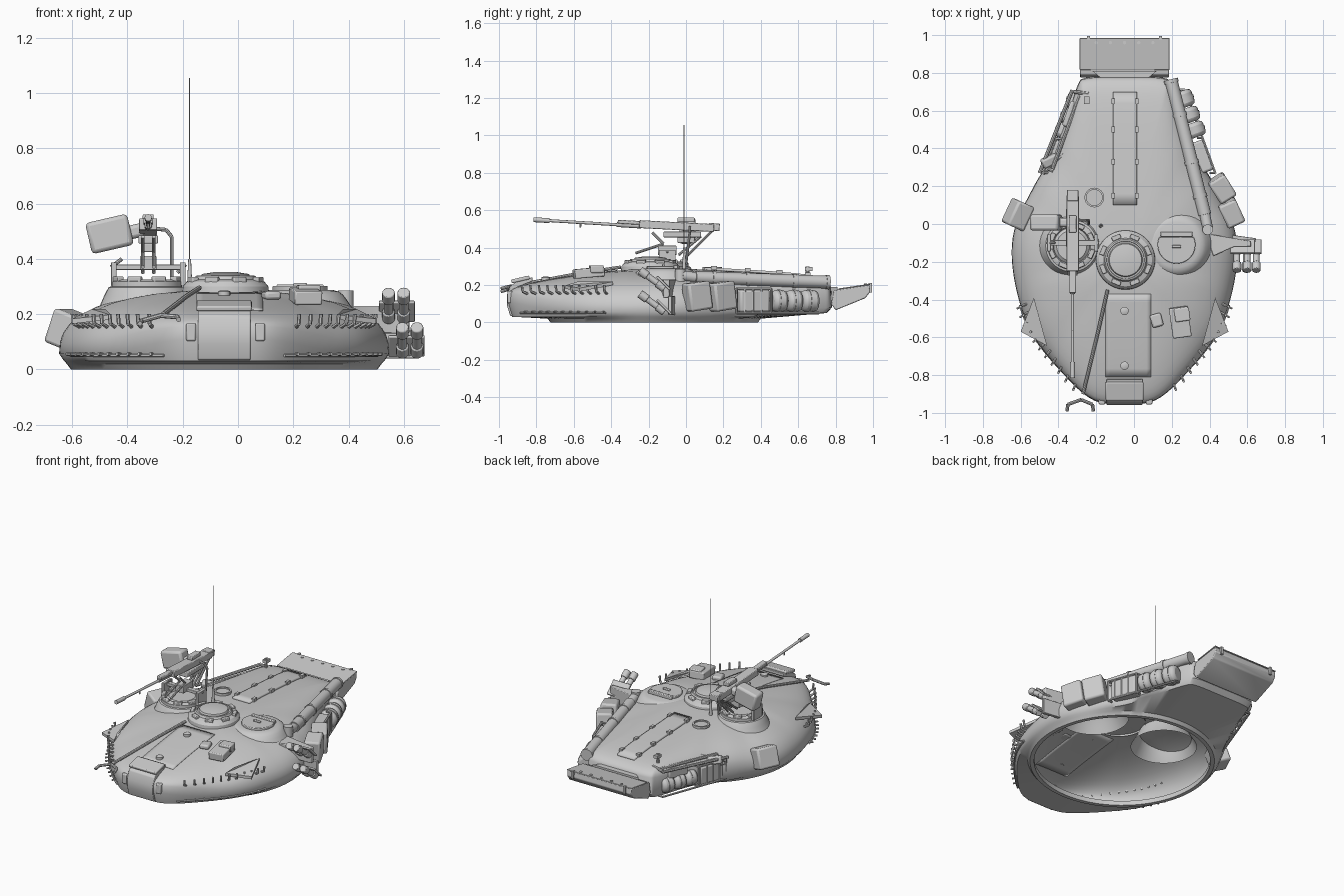
import bpy, bmesh, math
from mathutils import Vector as V, Matrix, Euler
from mathutils.bvhtree import BVHTree

if "Cube" in bpy.data.objects:
    bpy.data.objects.remove(bpy.data.objects["Cube"])

CX, CY = -0.05, -0.17            # centre of the turret ring


def finish(name, bm, angle=35, bevel=0):
    bmesh.ops.recalc_face_normals(bm, faces=bm.faces)
    me = bpy.data.meshes.new(name)
    bm.to_mesh(me)
    bm.free()
    me.shade_smooth()
    me.set_sharp_from_angle(angle=math.radians(angle))
    ob = bpy.data.objects.new(name, me)
    bpy.context.collection.objects.link(ob)
    if bevel:
        m = ob.modifiers.new("bevel", 'BEVEL')
        m.width, m.segments = bevel, 2
    return ob


def boxes(name, items, bevel=0.0):
    """items: (location, size, rotation in degrees)"""
    bm = bmesh.new()
    for loc, size, rot in items:
        e = Euler([math.radians(a) for a in rot])
        bmesh.ops.create_cube(bm, size=1, matrix=Matrix.LocRotScale(V(loc), e, V(size)))
    return finish(name, bm, bevel=bevel)


def rods(name, paths, r, n=8, r2=None, bevel=0.0):
    bm = bmesh.new()
    for path in paths:
        for a, b in zip(path, path[1:]):
            a, b = V(a), V(b)
            d = b - a
            m = Matrix.Translation((a + b) / 2) @ d.to_track_quat('Z', 'Y').to_matrix().to_4x4()
            bmesh.ops.create_cone(bm, cap_ends=True, segments=n, radius1=r,
                                  radius2=r if r2 is None else r2, depth=d.length, matrix=m)
    return finish(name, bm, bevel=bevel)


def lathe(name, prof, x, y, seg=40):
    bm = bmesh.new()
    rings = [[bm.verts.new((x + r * math.cos(i * math.tau / seg), y + r * math.sin(i * math.tau / seg), z))
              for i in range(seg)] for r, z in prof]
    for a, b in zip(rings, rings[1:]):
        for i in range(seg):
            bm.faces.new((a[i], a[(i + 1) % seg], b[(i + 1) % seg], b[i]))
    bm.faces.new(rings[-1])
    return finish(name, bm, 30)


def prism(name, pts, vec, bevel=0.0):
    bm = bmesh.new()
    f = bm.faces.new([bm.verts.new(p) for p in pts])
    g = bmesh.ops.extrude_face_region(bm, geom=[f])
    bmesh.ops.translate(bm, vec=vec, verts=[v for v in g['geom'] if isinstance(v, bmesh.types.BMVert)])
    return finish(name, bm, bevel=bevel)


def lerp(tab, t):
    for (a, u), (b, w) in zip(tab, tab[1:]):
        if t <= b:
            return u + (w - u) * max(0, (t - a) / (b - a))
    return tab[-1][1]


# Turret shell: egg-shaped plan, domed top, open ring underneath
half = [(0, -.952), (.16, -.935), (.31, -.81), (.48, -.6), (.56, -.4), (.597, -.18), (.575, 0),
        (.48, .2), (.40, .34), (.31, .55), (.25, .73), (.2, .775), (0, .78)]
ctrl = [V(p) for p in half] + [V((-x, y)) for x, y in half[-2:0:-1]]
N, outline = len(ctrl), []
for i in range(N):
    p0, p1, p2, p3 = (ctrl[(i + k) % N] for k in (-1, 0, 1, 2))
    for j in range(5):
        t = j / 5
        outline.append(.5 * (2 * p1 + (p2 - p0) * t + (2 * p0 - 5 * p1 + 4 * p2 - p3) * t * t
                             + (3 * p1 - p0 - 3 * p2 + p3) * t ** 3))
roof = [(-.96, .205), (-.6, .25), (-.3, .285), (0, .287), (.3, .272), (.79, .243)]
power = [(-.95, 5), (-.7, 3), (-.3, 2.4), (.1, 2.6), (.4, 4), (.78, 8)]
widest = [(-.95, .11), (-.75, .07), (-.5, .055), (.4, .06), (.78, .08)]


def ring_pt(p, r, z):
    d = V((p.x, p.y - CY)).normalized() * r
    return (CX + d.x, CY + d.y, z)


loops = [[ring_pt(p, r, z) for p in outline] for r, z in ((.53, .03), (.53, 0), (.555, 0), (.57, .02))]
loops.append([(CX + p.x * .97, CY + (p.y - CY) * .97, .03 + .02 * (p.y > .4)) for p in outline])
for s in (1, .995, .985, .97, .94, .9, .85, .78, .7, .6, .45, .3, .12):
    row = []
    for p in outline:
        n, z0, y = lerp(power, p.y), lerp(widest, p.y), CY + (p.y - CY) * s
        row.append((CX + p.x * s, y, z0 + (lerp(roof, y) - z0) * (1 - s ** n) ** (1 / n)))
    loops.append(row)
bm = bmesh.new()
vl = [[bm.verts.new(c) for c in row] for row in loops]
M = len(outline)
for a, b in zip(vl, vl[1:]):
    for i in range(M):
        bm.faces.new((a[i], a[(i + 1) % M], b[(i + 1) % M], b[i]))
bm.faces.new(vl[-1])
bvh = BVHTree.FromBMesh(bm)
finish("turret_shell", bm, 40)


def top(x, y):
    return bvh.ray_cast(V((x, y, 1)), V((0, 0, -1)))[0].z


def side(deg, z):
    """point on the shell seen from outside; angle from straight ahead, + is right"""
    d = V((math.sin(math.radians(deg)), -math.cos(math.radians(deg)), 0))
    return bvh.ray_cast(V((CX, CY, z)) + d * 2, -d)[0], d


def patch(name, x0, x1, y0, y1, t, n=10):
    bm = bmesh.new()
    g = [[bm.verts.new((x, y, top(x, y) + t)) for x in [x0 + (x1 - x0) * i / n for i in range(n + 1)]]
         for y in [y0 + (y1 - y0) * j / n for j in range(n + 1)]]
    for j in range(n):
        for i in range(n):
            bm.faces.new((g[j][i], g[j][i + 1], g[j + 1][i + 1], g[j + 1][i]))
    ob = finish(name, bm)
    m = ob.modifiers.new("thick", 'SOLIDIFY')
    m.thickness, m.offset = t * 1.5, -1


# Mantlet, roof plates, front sight ports
prism("mantlet", [(-.145, y, z) for y, z in ((-.82, .241), (-.9, .223), (-.94, .195), (-.958, .145), (-.957, .09),
                                             (-.94, .035), (-.9, .03), (-.9, .19), (-.82, .22))], (.19, 0, 0), .004)
boxes("mantlet_lid", [((-.05, -.885, .23), (.2, .1, .02), (13, 0, 0))], .006)
patch("front_roof_plate", -.15, .09, -.81, -.37, .003)
patch("rear_roof_plate", -.11, .015, .1, .7, .012)
boxes("roof_plate_hinges", [((x, y, top(x, y) + .012), (.02, .03, .02), (0, 0, 0))
                            for x in (-.11, .015) for y in (.15, .33, .5, .65)])
boxes("front_sight_ports", [((x, -.925, .135), (.035, .06, .065), (0, 0, 0)) for x in (-.17, .08)], .006)
for x, y in ((-.05, -.75), (-.05, -.46)):
    lathe("roof_bolt", [(.022, top(x, y)), (.022, top(x, y) + .016), (.012, top(x, y) + .02)], x, y, 16)
boxes("roof_vent", [((.12, -.51, top(.12, -.51) + .012), (.06, .07, .03), (0, 0, 15))], .01)

# Hatches: raised collars, rings, lids, periscopes
lathe("commander_collar", [(.2, .18), (.17, .23), (.155, .265), (.145, .285), (.138, .297), (.13, .3)], -.33, -.115)
lathe("commander_ring", [(.128, .295), (.128, .318), (.11, .325), (.1, .325), (.095, .312), (.08, .325)], -.33, -.115)
lathe("loader_collar", [(.215, .18), (.19, .22), (.17, .25), (.155, .27), (.14, .281), (.12, .287)], .225, -.11)
hatch = [(.225 + .1 * math.cos(a), -.11 + .1 * math.sin(a), .28)
         for a in [math.radians(155 + i * 230 / 24) for i in range(25)]]
prism("loader_hatch", hatch, (0, 0, .022), .004)
boxes("loader_hinge", [((.225, -.055, .296), (.17, .025, .022), (0, 0, 0)),
                       ((.225, -.12, .306), (.05, .015, .012), (0, 0, 0))], .004)
lathe("centre_cupola", [(.158, .27), (.155, .3), (.14, .318), (.115, .325), (.108, .338), (.1, .34), (.098, .334),
                        (.09, .334), (.085, .345), (.04, .352)], -.045, -.19, 48)
for nm, x, y, r, z, n in (("centre", -.045, -.19, .128, .32, 8), ("commander", -.33, -.115, .112, .322, 8)):
    boxes(nm + "_periscopes", [((x + r * math.cos(a), y + r * math.sin(a), z), (.025, .05, .028), (0, 0, math.degrees(a)))
                               for a in [(i + .5) * math.tau / n for i in range(n)]], .004)
lathe("roof_ring", [(.052, .28), (.052, .296), (.042, .296), (.042, .288)], -.21, .14, 24)
boxes("gunner_sight", [((.245, -.52, .265), (.1, .16, .05), (5, 0, 8)), ((.255, -.48, .285), (.08, .07, .04), (0, 0, 8))], .006)

# Antenna
rods("antenna_base", [[(-.175, -.01, .27), (-.175, -.01, .40)]], .011, 12, .005)
rods("antenna", [[(-.175, -.01, .4), (-.175, -.01, 1.055)]], .0022, 6)

# Machine gun, its cradle and ammunition box
G = -.325
rods("gun_barrel", [[(G, -.2, .512), (G, -.78, .547)]], .008, 12)
rods("gun_muzzle", [[(G, -.73, .544), (G, -.815, .549)], [(G, -.24, .515), (G, -.37, .523)]], .013, 12)
boxes("gun_receiver", [((G, -.05, .515), (.065, .4, .042), (-3, 0, 0)), ((G, .15, .51), (.06, .06, .04), (-3, 0, 0)),
                       ((G, -.3, .535), (.035, .13, .02), (-3, 0, 0)), ((G, .0, .548), (.04, .09, .025), (0, 0, 0)),
                       ((G, -.02, .47), (.07, .2, .03), (0, 0, 0)), ((G, -.0, .44), (.05, .09, .03), (0, 0, 0)),
                       ((G, -.565, .525), (.008, .01, .035), (0, 0, 0))], .004)
boxes("ammo_box", [((-.465, .008, .49), (.155, .085, .115), (0, -13, 0)),
                   ((-.37, .008, .50), (.06, .05, .05), (0, -13, 0))], .014)
boxes("cradle_bar", [((G, -.1, .37), (.25, .03, .02), (0, 0, 0)), ((G, -.1, .385), (.06, .1, .05), (0, 0, 0))]
      + [((x, -.1, .345), (.02, .09, .085), (0, 0, 0)) for x in (-.45, -.2)], .003)
rods("cradle_arms", [p for x in (-.345, -.305) for p in (
    [(x, 0, .35), (x, .14, .49)], [(x, -.27, .37), (x, -.12, .42), (x, -.18, .48)], [(x, -.04, .36), (x, .08, .46)])]
     + [[(-.24, .0, .31), (-.24, .02, .48), (-.26, .02, .505), (-.31, .02, .51)],
        [(-.46, -.1, .37), (-.42, -.1, .4)], [(-.19, -.1, .38), (-.22, -.1, .35)]], .007)

# Front rod with a claw end
rods("front_rod", [[(-.14, -.35, .295), (-.19, -.57, .262), (-.27, -.9, .2)]], .009)
rods("rod_claw", [[(-.355, -.99, .165), (-.35, -.955, .175), (-.28, -.93, .195), (-.22, -.955, .19), (-.215, -.99, .18)]], .009)

# Studs, rails and angled plates around the nose
studs, tips, rails = [], [], []
for sgn in (-1, 1):
    for i in range(11):
        p, d = side(sgn * (21 + i * 4.3), .15)
        studs.append([p - d * .01, p + d * .025 + V((0, 0, .015)), p + d * .03 + V((0, 0, .05))])
        q, d = side(sgn * (21 + i * 4.3), .055)
        tips.append([q - d * .01, q + d * .025])
    rails.append([side(sgn * a, .05)[0] + side(sgn * a, .05)[1] * .006 for a in range(17, 66, 4)])
    X = lambda x: CX + sgn * (x - CX)
    prism("side_plate", [(X(x), y, z) for x, y, z in ((.43, -.39, .2), (.5, -.57, .165), (.36, -.645, .18), (.38, -.58, .2))],
          (0, 0, .018))
rods("upper_studs", studs, .007, 6)
rods("lower_studs", tips, .006, 6)
rods("lower_rails", rails, .006, 6)

# Smoke launchers on the right
prism("launcher_bracket", [(.38, -.05, .13), (.62, -.09, .13), (.62, -.12, .13), (.53, -.12, .13), (.42, -.17, .13)],
      (0, 0, .1), .004)
boxes("launcher_plates", [((.575, -.12, .21), (.13, .1, .012), (-45, 0, 0)), ((.61, -.12, .085), (.13, .1, .012), (-45, 0, 0)),
                          ((.57, -.075, .09), (.15, .02, .1), (0, 0, -8))], .003)
lt = [(V((x, -.12, z)), V((0, -.115, .085))) for x, z in ((.545, .185), (.6, .185), (.595, .06), (.648, .06))]
rods("launcher_tubes", [[a, a + d] for a, d in lt], .017, 16)
rods("launcher_caps", [[a + d * t, a + d * (t + .35)] for a, d in lt for t in (-.05, .75)], .023, 16, bevel=.004)

# Side boxes
boxes("right_side_boxes", [((.465, .19, .14), (.1, .13, .15), (8, 0, 32)), ((.515, .06, .14), (.1, .13, .15), (8, 0, 25))], .012)
boxes("left_side_box", [((-.615, .05, .145), (.1, .14, .13), (0, 20, -25))], .012)

# Long stowage tube with end joint
A, B = V((.195, .765, .215)), V((.375, .05, .24))
rods("stowage_tube", [[A, B]], .034, 24)
rods("tube_collars", [[A.lerp(B, t), A.lerp(B, t + .025)] for t in (0, .25, .6, .85)], .038, 24)
rods("tube_joint", [[B, (.39, -.02, .25)], [(.39, -.03, .19), (.39, -.03, .285)]], .028, 16)

# Bustle gear: fat rolls and a framed rack along both sides
right = lambda t, o, z: V((.40 - .16 * t + o, .27 + .44 * t, z))
left = lambda t, o, z: V((-.45 + .16 * t - o, .27 + .43 * t, z))
for nm, f, ang in (("right", right, 20), ("left", left, -20)):
    fr = [[f(0, 0, z), f(0, .03, z), f(.42, .03, z), f(.42, 0, z)] for z in (.05, .18)]
    fr += [[f(t, .03, .05), f(t, .03, .18)] for t in (0, .1, .2, .3, .42)]
    fr += [[f(0, .03, .05), f(1, .03, .05), f(1, 0, .05)]]
    rods(nm + "_rack", fr, .007, 6)
    boxes(nm + "_pack", [(f(.2, -.005, .115), (.075, .17, .12), (0, 0, ang))], .012)
    rods(nm + "_rolls", [[f(a, 0, .115), f(b, 0, .115)] for a, b in ((.43, .6), (.61, .78), (.79, .98))],
         .058 if nm == "right" else .05, 20, bevel=.02)
    rods(nm + "_straps", [[f(t, 0, .115), f(t + .03, 0, .115)] for t in (.5, .68, .87)],
         .061 if nm == "right" else .053, 20)
rods("left_poles", [[left(0, .05, .2), left(1.02, .04, .22)], [left(.05, -.01, .21), left(.95, -.01, .22)],
                    [left(.0, .03, .17), left(.25, -.05, .22)], [left(.02, -.02, .2), left(.1, .05, .16)],
                    [left(1, .03, .22), (-.24, .69, .23)]], .01)
boxes("left_tool_box", [(left(.72, .0, .18), (.05, .14, .06), (0, 0, -20)),
                        (left(.15, .02, .19), (.09, .05, .05), (15, 10, 25))], .01)
rods("rear_post", [[(-.25, .65, .22), (-.25, .65, .3)]], .01, 10)
boxes("rear_post_head", [((-.25, .655, .285), (.03, .04, .02), (0, 0, 0))])

# Rear stowage box with lid, bracket and rivets
prism("rear_box", [(-.285, y, z) for y, z in ((.80, .065), (.96, .13), (.985, .165), (.98, .2), (.79, .172), (.775, .1))],
      (.47, 0, 0), .005)
boxes("rear_box_lid", [((-.05, .9, .191), (.475, .17, .006), (8.4, 0, 0))], .002)
prism("rear_bracket", [(-.22, .81, .15), (.12, .81, .15), (.06, .76, .15), (-.16, .76, .15)], (0, 0, .04))
rods("lid_rivets", [[(x, .96, .19), (x, .96, .207)] for x in (-.2, -.125, -.05, .025, .1)], .009, 10)
boxes("rear_corner_posts", [((x, .985, .185), (.015, .02, .05), (0, 0, 0)) for x in (-.24, .14)])
